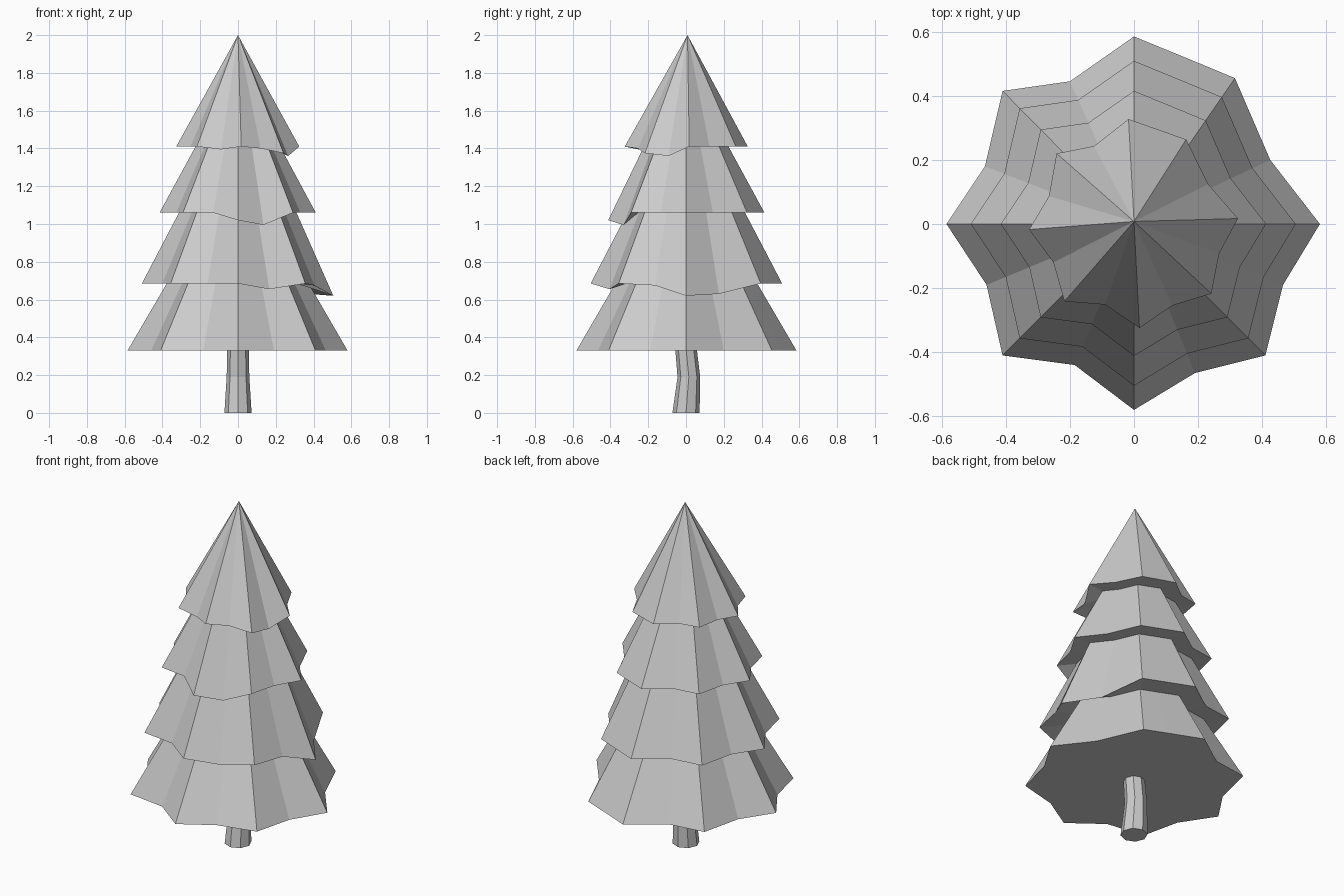
import bpy, bmesh
from math import cos, sin, radians, tau

cube = bpy.data.objects.get("Cube")
if cube:
    bpy.data.objects.remove(cube, do_unlink=True)

grey = bpy.data.materials.new("light grey")
grey.use_nodes = True
colour = (0.6, 0.6, 0.6, 1)
grey.diffuse_color = colour
grey.node_tree.nodes["Principled BSDF"].inputs["Base Color"].default_value = colour


def ring(bm, points):
    return [bm.verts.new(p) for p in points]


def bridge(bm, low, high):
    n = len(low)
    for i in range(n):
        j = (i + 1) % n
        bm.faces.new((low[i], low[j], high[j], high[i]))


def finish(bm, name):
    bmesh.ops.recalc_face_normals(bm, faces=bm.faces)
    mesh = bpy.data.meshes.new(name)
    bm.to_mesh(mesh)
    bm.free()
    mesh.materials.append(grey)
    obj = bpy.data.objects.new(name, mesh)
    bpy.context.collection.objects.link(obj)


# Star outline shared by every tier: eight points with shallow valleys between
OUTLINE = [(.58, 0), (.425, .2), (.315, .455), (.19, .507), (0, .585), (-.2, .445),
           (-.41, .415), (-.465, .18), (-.585, 0), (-.46, -.19), (-.41, -.41),
           (-.185, -.44), (0, -.58), (.19, -.465), (.41, -.41), (.465, -.19)]


def star(scale, z, turn=0, droop={}):
    c, s = cos(radians(turn)) * scale, sin(radians(turn)) * scale
    return [(x * c - y * s, x * s + y * c, z - droop.get(i, 0))
            for i, (x, y) in enumerate(OUTLINE)]


# Branch tiers: hem scale, hem height, top scale, turn, drooping corners of the hem
TIERS = [(1, .33, .64, 0, {}),
         (.87, .685, .53, 0, {0: .065, 1: .055, 13: .03, 15: .01}),
         (.71, 1.06, .38, 0, {12: .04, 13: .065}),
         (.56, 1.41, 0, 3, {11: .015, 13: .01, 14: .035, 15: .05})]

bm = bmesh.new()
top = None
for k, (scale, z, top_scale, turn, droop) in enumerate(TIERS):
    hem = ring(bm, star(scale, z, turn, droop))
    if top:
        bridge(bm, top, hem)      # underside of this tier
    else:
        bm.faces.new(hem)         # flat base
    if top_scale:
        top = ring(bm, star(top_scale, TIERS[k + 1][1] + .005))
        bridge(bm, hem, top)
    else:
        tip = bm.verts.new((0, .008, 2))
        for i, v in enumerate(hem):
            bm.faces.new((v, hem[(i + 1) % len(hem)], tip))
finish(bm, "branches")

# Trunk: eight sides, slightly bent in the middle
bm = bmesh.new()
last = None
for radius, y, z in ((.072, 0, 0), (.06, .015, .19), (.057, 0, .34)):
    loop = ring(bm, [(radius * cos(tau * i / 8), y + radius * sin(tau * i / 8), z)
                     for i in range(8)])
    if last:
        bridge(bm, last, loop)
    else:
        bm.faces.new(loop)
    last = loop
bm.faces.new(last)
finish(bm, "trunk")
